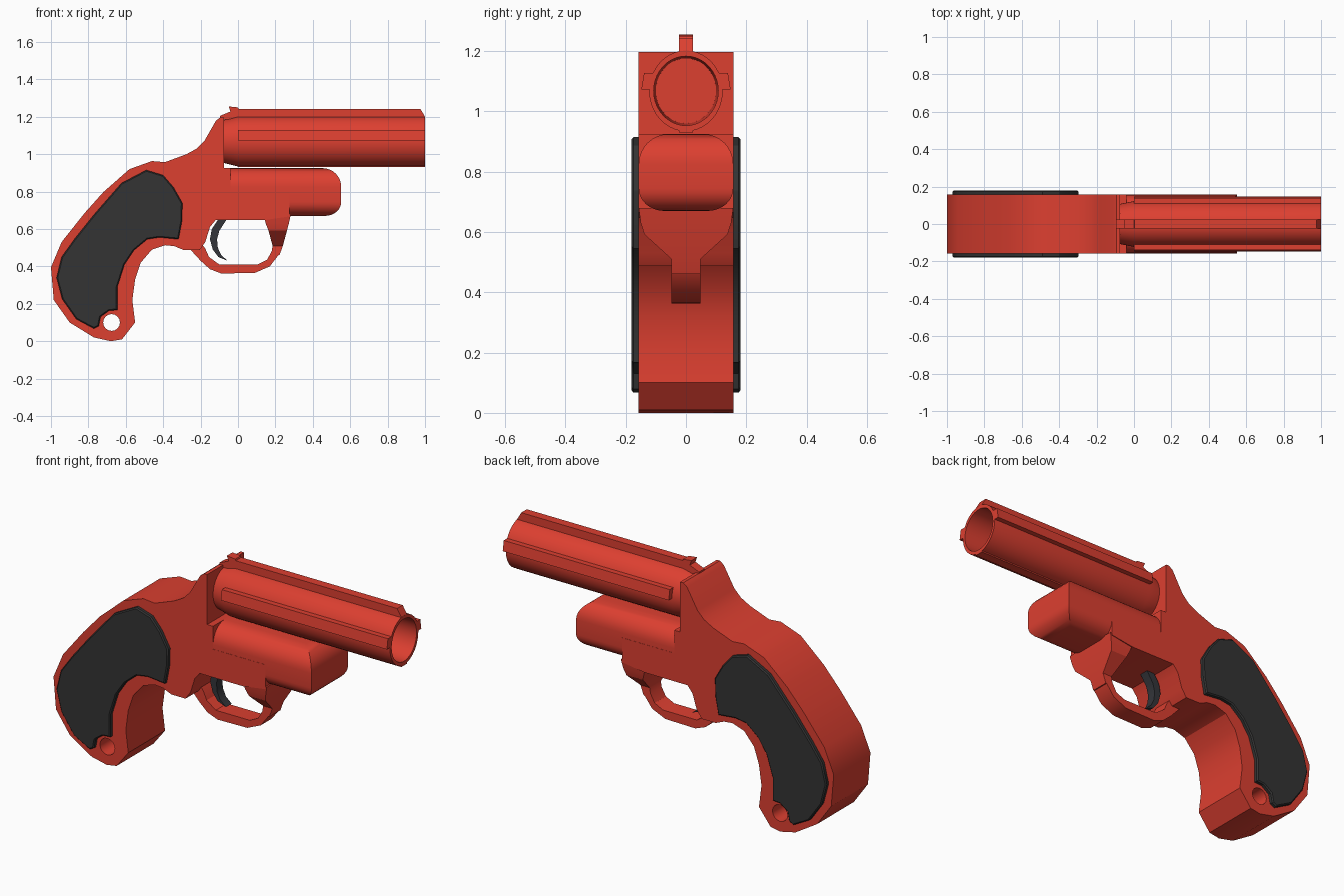
import bpy, bmesh, math

if "Cube" in bpy.data.objects:
    bpy.data.objects.remove(bpy.data.objects["Cube"])


def material(name, rgb):
    m = bpy.data.materials.new(name)
    m.diffuse_color = (*rgb, 1)
    m.use_nodes = True
    m.node_tree.nodes["Principled BSDF"].inputs["Base Color"].default_value = m.diffuse_color
    return m


RED = material("red", (0.72, 0.050, 0.030))
BLACK = material("charcoal", (0.034, 0.034, 0.034))
STEEL = material("dark steel", (0.034, 0.036, 0.042))


def finish(name, bm, mat, angle=30):
    bmesh.ops.remove_doubles(bm, verts=bm.verts, dist=1e-5)
    bmesh.ops.recalc_face_normals(bm, faces=bm.faces)
    me = bpy.data.meshes.new(name)
    bm.to_mesh(me)
    bm.free()
    me.materials.append(mat)
    ob = bpy.data.objects.new(name, me)
    bpy.context.collection.objects.link(ob)
    bpy.ops.object.select_all(action='DESELECT')
    ob.select_set(True)
    bpy.context.view_layer.objects.active = ob
    bpy.ops.object.shade_smooth_by_angle(angle=math.radians(angle))
    return ob


def plate(name, loops, half, mat, y=0.0, bevel=0.0):
    """Side profile (x, z), with optional holes, given thickness along y."""
    cu = bpy.data.curves.new(name + "_profile", 'CURVE')
    cu.dimensions, cu.fill_mode = '2D', 'BOTH'
    cu.extrude = half - bevel
    cu.bevel_depth, cu.bevel_resolution, cu.offset = bevel, 0, -bevel
    for loop in loops:
        sp = cu.splines.new('POLY')
        sp.points.add(len(loop) - 1)
        for p, (x, z) in zip(sp.points, loop):
            p.co = (x, z, 0, 1)
        sp.use_cyclic_u = True
    tmp = bpy.data.objects.new(name + "_profile", cu)
    bpy.context.collection.objects.link(tmp)
    dg = bpy.context.evaluated_depsgraph_get()
    me = bpy.data.meshes.new_from_object(tmp.evaluated_get(dg))
    bpy.data.objects.remove(tmp)
    bm = bmesh.new()
    bm.from_mesh(me)
    bpy.data.meshes.remove(me)
    for v in bm.verts:
        v.co = (v.co.x, y - v.co.z, v.co.y)
    return finish(name, bm, mat)


def bridge(name, rings, mat, angle=30):
    """Skin between rings of points, both ends capped."""
    bm = bmesh.new()
    vs = [[bm.verts.new(p) for p in r] for r in rings]
    n = len(vs[0])
    for a, b in zip(vs, vs[1:]):
        for i in range(n):
            j = (i + 1) % n
            bm.faces.new((a[i], a[j], b[j], b[i]))
    bm.faces.new(vs[0])
    bm.faces.new(vs[-1])
    return finish(name, bm, mat, angle)


def stack(name, sections, mat):
    """Rectangles (z, x0, x1, half width) stacked upward."""
    return bridge(name, [[(a, -h, z), (b, -h, z), (b, h, z), (a, h, z)]
                         for z, a, b, h in sections], mat)


# Frame and handle, with the lanyard hole
frame = [(-.075, 1.197), (-.094, 1.197), (-.117, 1.18), (-.18, 1.07), (-.22, 1.03),
         (-.275, 1.0), (-.39, .957), (-.46, .963), (-.58, .92), (-.72, .797),
         (-.82, .685), (-.943, .53), (-1.0, .395), (-.985, .22), (-.9, .1),
         (-.77, .02), (-.68, 0), (-.62, .01), (-.55, .1), (-.565, .22),
         (-.55, .33), (-.52, .42), (-.46, .49), (-.39, .513), (-.34, .508),
         (-.29, .487), (-.205, .487), (-.175, .53), (-.15, .61), (-.12, .647),
         (.14, .647), (.275, .667), (.275, .8), (-.04, .8), (-.04, .925), (-.075, .925)]
hole = [(-.676 + .045 * math.cos(t * math.pi / 8), .1 + .045 * math.sin(t * math.pi / 8))
        for t in range(16)]
plate("frame", [frame, hole], .158, RED)

# Dark grip panels on both sides
grip = [(-.49, .915), (-.40, .887), (-.345, .823), (-.297, .738), (-.30, .64),
        (-.318, .545), (-.42, .555), (-.485, .545), (-.555, .487), (-.607, .41),
        (-.645, .29), (-.645, .167), (-.69, .163), (-.735, .13), (-.745, .08),
        (-.77, .067), (-.865, .118), (-.94, .225), (-.97, .34), (-.943, .45),
        (-.875, .545), (-.767, .68), (-.623, .845)]
for side, label in ((-1, "front"), (1, "back")):
    plate("grip_panel_" + label, [grip], .016, BLACK, y=side * .164, bevel=.006)

# Rounded block under the barrel: each height is inset evenly at the sides and nose
sections = []
steps = [math.pi / 2 * i / 8 for i in range(9)]
for t in steps:
    d = .085 * (1 - math.sin(t))
    sections.append((.745 - .075 * math.cos(t), -.07, .552 - d, .157 - d))
for t in steps:
    d = .1 * (1 - math.cos(t))
    sections.append((.825 + .1 * math.sin(t), -.07, .552 - d, .157 - d))
stack("under_barrel_block", sections, RED)

# Strut tapering from the block to the trigger guard
stack("guard_strut", [(.46, .178, .222, .048), (.51, .185, .24, .048),
                      (.592, .163, .262, .138), (.63, .148, .272, .15),
                      (.68, .135, .283, .157)], RED)

# Trigger guard strip
guard = [(-.255, .49), (-.2, .43), (-.15, .385), (-.09, .362), (.09, .365), (.17, .4),
         (.22, .465), (.24, .51), (.185, .51), (.18, .48), (.155, .435), (.105, .41),
         (-.1, .41), (-.155, .45), (-.175, .495), (-.2, .53)]
plate("trigger_guard", [guard], .048, RED)

# Trigger
trigger = [(-.1, .66), (-.14, .6), (-.15, .545), (-.135, .49), (-.105, .45), (-.055, .43),
           (-.09, .46), (-.108, .5), (-.112, .545), (-.1, .59), (-.055, .66)]
plate("trigger", [trigger], .025, STEEL)

# Hollow barrel: outside forward, then back down the bore
rings = []
for x, ry, rz in ((-.08, .106, .114), (0, .122, .134), (1, .122, .134),
                  (1, .107, .115), (-.07, .1, .108)):
    rings.append([(x, ry * math.cos(a), 1.068 + rz * math.sin(a))
                  for a in (math.tau * i / 40 for i in range(40))])
bridge("barrel", rings, RED)

# Side ribs along the barrel
for s, label in ((-1, "front"), (1, "back")):
    section = [(.112, 1.073), (.148, 1.073), (.139, 1.128), (.105, 1.128)]
    bridge("side_rib_" + label, [[(x, s * y, z) for y, z in section] for x in (0, 1)], RED)

# Top rib with rear sight, and the small keel below
rib = [(-.095, 1.185), (-.095, 1.205), (-.04, 1.228), (-.05, 1.255), (0, 1.25),
       (.003, 1.242), (.975, 1.242), (1, 1.2), (1, 1.187), (0, 1.187)]
plate("top_rib_and_sight", [rib], .024, RED)
plate("barrel_keel", [[(0, .93), (1, .93), (1, .945), (0, .945)]], .024, RED)
